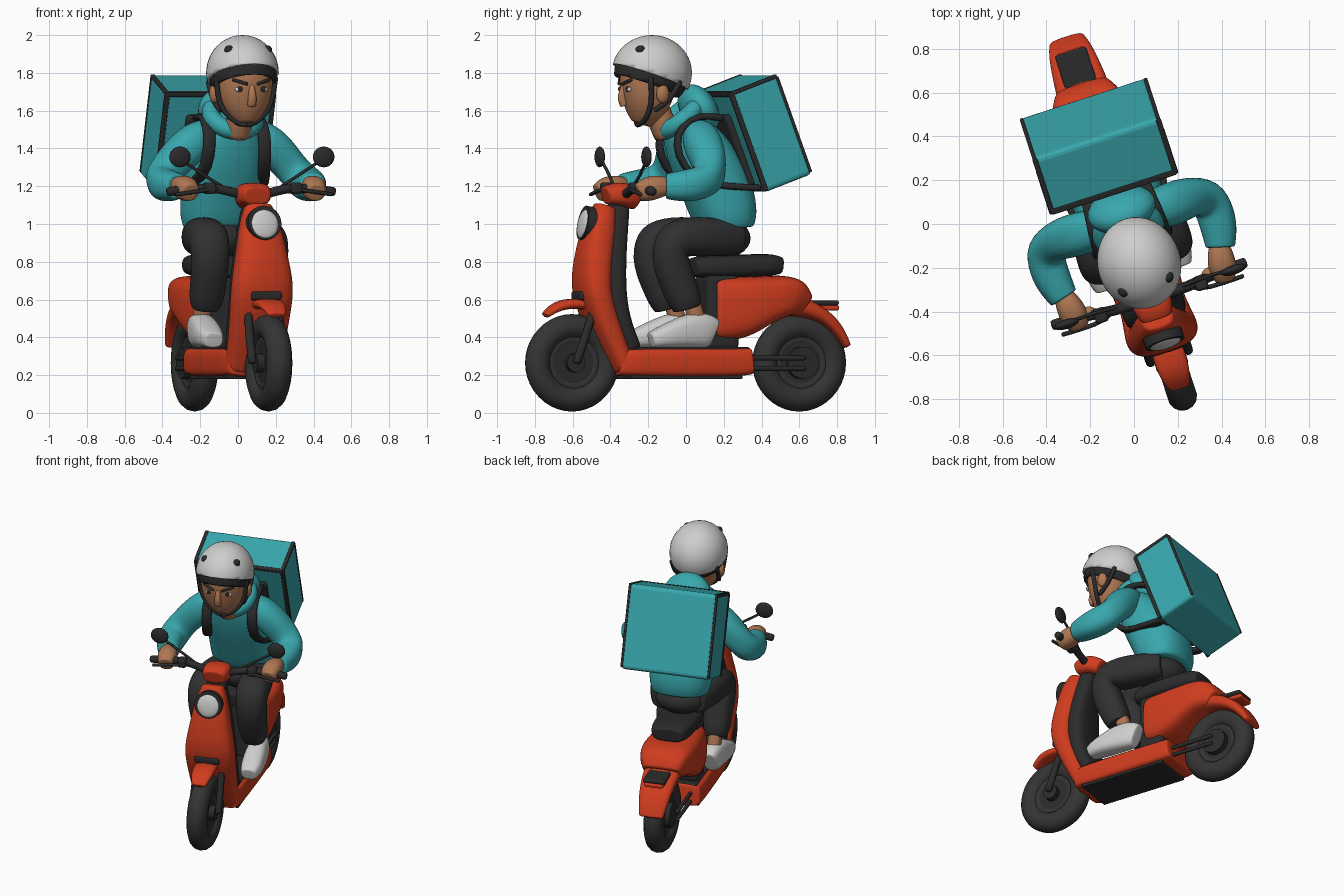
import bpy, bmesh
from math import radians, cos, sin, pi
from mathutils import Vector, Matrix

cube = bpy.data.objects.get("Cube")
if cube:
    bpy.data.objects.remove(cube)


def material(name, red, green, blue):
    mat = bpy.data.materials.new(name)
    mat.use_nodes = True
    mat.diffuse_color = (red, green, blue, 1)
    bsdf = mat.node_tree.nodes["Principled BSDF"]
    bsdf.inputs["Base Color"].default_value = (red, green, blue, 1)
    bsdf.inputs["Roughness"].default_value = 0.7
    return mat


teal = material("teal fabric", .04, .39, .42)
red = material("red orange paint", .62, .045, .013)
white = material("off white", .62, .62, .61)
skin = material("skin", .43, .185, .085)
pants = material("charcoal cloth", .03, .03, .031)
rubber = material("tyre rubber", .034, .034, .034)
trim = material("dark trim", .024, .024, .025)
parts = []


def finish(obj, name, mat, smooth=True):
    obj.name = obj.data.name = name
    obj.data.materials.append(mat)
    for poly in obj.data.polygons:
        poly.use_smooth = smooth
    parts.append(obj)
    return obj


def from_bmesh(bm, name, mat):
    mesh = bpy.data.meshes.new(name)
    bm.to_mesh(mesh)
    bm.free()
    obj = bpy.data.objects.new(name, mesh)
    bpy.context.collection.objects.link(obj)
    return finish(obj, name, mat)


def loft(name, mat, sections, n=12, power=2.4, sub=2, side=(1, 0, 0)):
    """Skin rings (x, y, z, half width, half depth) set square to their path."""
    rows = [Vector(s) for s in sections]
    rows.insert(1, rows[0].lerp(rows[1], .1))
    rows.insert(-1, rows[-1].lerp(rows[-2], .1))
    bm = bmesh.new()
    rings = []
    for i, row in enumerate(rows):
        ahead, behind = rows[min(i + 1, len(rows) - 1)], rows[max(i - 1, 0)]
        t = Vector((ahead - behind)[:3]).normalized()
        u = Vector(side)
        u = (u - t * u.dot(t)).normalized()
        v = t.cross(u)
        ring = []
        for k in range(n):
            a = 2 * pi * (k + .5) / n
            c, s = [abs(w) ** (2 / power) * (1 if w > 0 else -1) for w in (cos(a), sin(a))]
            ring.append(bm.verts.new(Vector(row[:3]) + (u * c * row[3] + v * s * row[4]) * 1.04))
        rings.append(ring)
    for low, high in zip(rings, rings[1:]):
        for k in range(n):
            j = (k + 1) % n
            bm.faces.new((low[k], low[j], high[j], high[k]))
    bm.faces.new(rings[0])
    bm.faces.new(rings[-1])
    bmesh.ops.recalc_face_normals(bm, faces=bm.faces)
    obj = from_bmesh(bm, name, mat)
    obj.modifiers.new("Subdivision", "SUBSURF").levels = sub
    obj.modifiers["Subdivision"].render_levels = sub
    return obj


def centred(name, mat, sections, **options):
    return loft(name, mat, [(0, *s) for s in sections], **options)


def tube(name, mat, radius, points, **options):
    return loft(name, mat, [(*p, radius, radius) for p in points], n=8, power=2, sub=1, **options)


def ball(name, mat, loc, size, rot=0):
    bpy.ops.mesh.primitive_uv_sphere_add(segments=24, ring_count=14, location=loc, rotation=(rot, 0, 0))
    bpy.context.object.scale = size
    return finish(bpy.context.object, name, mat)


def disc(name, mat, loc, radius, depth, rot):
    bpy.ops.mesh.primitive_cylinder_add(vertices=32, radius=radius, depth=depth, location=loc, rotation=rot)
    obj = finish(bpy.context.object, name, mat)
    obj.data.set_sharp_from_angle(angle=radians(40))
    return obj


def ring(name, mat, loc, major, minor, rot):
    bpy.ops.mesh.primitive_torus_add(major_segments=40, minor_segments=14, location=loc,
                                     rotation=rot, major_radius=major, minor_radius=minor)
    return finish(bpy.context.object, name, mat)


def block(name, mat, loc, size, bevel=.01, rot=0):
    bpy.ops.mesh.primitive_cube_add(size=1, location=loc, rotation=(rot, 0, 0))
    obj = finish(bpy.context.object, name, mat, smooth=False)
    obj.data.transform(Matrix.Diagonal((*size, 1)))
    mod = obj.modifiers.new("Bevel", "BEVEL")
    mod.width, mod.segments = bevel, 3
    return obj


def both(build):
    for label, s in (("left", 1), ("right", -1)):
        build(label + "_", s)


# Wheels
across = (0, pi / 2, 0)
for end, y in (("front", -.635), ("rear", .63)):
    axle = (0, y, .265)
    ring(end + "_tyre", rubber, axle, .19, .068, across)
    disc(end + "_wheel_disc", trim, axle, .15, .07, across)
    ring(end + "_rim", rubber, axle, .125, .04, across)
    disc(end + "_hub", trim, axle, .085 if y > 0 else .05, .15, across)

# Front shield, inner leg guard, floor and underside
centred("front_shield", red, [
    (-.45, 1.1, .07, .05), (-.48, 1, .11, .08), (-.51, .85, .135, .09), (-.535, .68, .17, .09),
    (-.5, .55, .165, .08), (-.43, .38, .155, .07), (-.36, .23, .15, .06)], power=2.8)
centred("inner_leg_guard", trim, [
    (-.37, 1.1, .06, .05), (-.41, .9, .11, .065), (-.43, .68, .145, .07),
    (-.4, .5, .145, .06), (-.32, .33, .14, .05)], power=3)
centred("floor_body", red, [
    (-.41, .267, .14, .065), (-.36, .267, .16, .076), (0, .267, .165, .076),
    (.26, .267, .165, .076), (.33, .275, .16, .07)], power=6)
block("floor_mat", trim, (0, -.02, .335), (.27, .66, .03))
block("underside", trim, (0, -.04, .195), (.28, .62, .03), .005)
block("seat_column", trim, (0, .17, .53), (.25, .18, .4), .03)

# Rear body, fender, tail plate and seat
centred("rear_body", red, [
    (.13, .55, .15, .16), (.17, .55, .165, .175), (.3, .56, .18, .165), (.42, .6, .185, .125),
    (.53, .62, .178, .11), (.59, .61, .16, .105), (.64, .57, .125, .06)], power=4)
centred("rear_fender", red, [
    (.45, .58, .12, .06), (.62, .57, .125, .055), (.75, .515, .112, .042),
    (.83, .44, .1, .035), (.885, .35, .08, .02)], power=3)
block("tail_lamp", red, (0, .75, .556), (.13, .17, .03), .012)
block("tail_plate", trim, (0, .715, .582), (.15, .23, .028), .012)
centred("seat", trim, [
    (.03, .77, .1, .045), (.1, .775, .13, .062), (.3, .775, .14, .06),
    (.46, .785, .13, .06), (.515, .78, .1, .045)], power=3.4)
for z in (.235, .29):
    both(lambda label, s: tube(label + "swing_arm", trim, .014, [(s * .1, .26, z), (s * .1, .64, z)]))

# Fork, front fender and headlight
both(lambda label, s: tube(label + "fork_leg", trim, .024, [
    (s * .09, -.64, .26), (s * .09, -.58, .43), (s * .08, -.52, .6), (s * .03, -.48, .72)]))
both(lambda label, s: disc(label + "fork_clip", white, (s * .1, -.54, .55), .016, .03, across))
block("fork_crown", trim, (0, -.575, .62), (.17, .08, .05), .015)
centred("front_fender", red, [
    (-.785, .515, .045, .015), (-.73, .56, .068, .025), (-.65, .582, .075, .028),
    (-.54, .57, .07, .025)], power=3)
tilt = radians(78)
disc("headlight_ring", trim, (0, -.54, 1), .092, .07, (tilt, 0, 0))
ball("headlight_lens", white, (0, -.572, 1.0), (.076, .022, .078), radians(-12))

# Steering head, handlebar, levers and mirrors
tube("steering_stem", trim, .05, [(0, -.42, 1), (0, -.36, 1.17)])
centred("handlebar_cover", red, [
    (-.45, 1.15, .07, .045), (-.41, 1.16, .09, .06), (-.33, 1.155, .095, .065), (-.27, 1.12, .06, .05)], power=3)


def controls(label, s):
    tube(label + "handlebar", trim, .026, [
        (s * .05, -.36, 1.15), (s * .18, -.36, 1.19), (s * .3, -.34, 1.19), (s * .47, -.335, 1.17)], side=(0, 1, 0))
    tube(label + "brake_lever", trim, .011, [
        (s * .2, -.37, 1.19), (s * .26, -.395, 1.18), (s * .44, -.39, 1.155)], side=(0, 1, 0))
    block(label + "switch_box", trim, (s * .24, -.36, 1.19), (.06, .07, .06), .015)
    tube(label + "mirror_stalk", trim, .009, [
        (s * .15, -.35, 1.19), (s * .25, -.34, 1.25), (s * .39, -.345, 1.34)], side=(0, 1, 0))
    ball(label + "mirror", trim, (s * .4, -.35, 1.355), (.06, .022, .055))


both(controls)

# Rider's torso, hood and hips
centred("jacket", teal, [
    (.225, .975, .18, .13), (.22, 1.04, .205, .165), (.17, 1.2, .207, .178), (.09, 1.35, .208, .168),
    (.01, 1.47, .178, .135), (-.06, 1.55, .1, .08)], n=16)
ring("collar", teal, (0, -.03, 1.57), .12, .048, (radians(40), 0, 0))
ball("hood", teal, (0, .07, 1.61), (.16, .09, .14), radians(30))
ball("hips", pants, (0, .19, .925), (.18, .16, .11))


# Arms, hands, legs and shoes
def limbs(label, s):
    def limb(name, mat, sections, **options):
        loft(label + name, mat, [(s * q[0], *q[1:], q[-1]) for q in sections], **options)

    limb("sleeve", teal, [
        (.12, .03, 1.48, .08), (.2, .02, 1.44, .102), (.31, .03, 1.34, .095), (.39, .01, 1.235, .095),
        (.405, -.09, 1.205, .09), (.39, -.18, 1.2, .078), (.375, -.235, 1.2, .066)], side=(0, 0, 1))
    limb("hand", skin, [
        (.375, -.21, 1.2, .042), (.365, -.265, 1.2, .06), (.355, -.33, 1.185, .067), (.35, -.38, 1.165, .045)])
    ball(label + "thumb", skin, (s * .295, -.33, 1.185), (.04, .027, .024))
    limb("trouser_leg", pants, [
        (.1, .26, .93, .085), (.13, .14, .93, .1), (.155, -.02, .935, .108), (.165, -.135, .92, .105),
        (.165, -.15, .83, .1), (.16, -.1, .69, .093), (.16, -.06, .6, .09), (.16, -.045, .55, .07)])
    limb("ankle", skin, [(.165, -.02, .58, .045), (.165, .01, .48, .045)])
    loft(label + "shoe", white, [
        (s * x, y, z, w, z - .345) for x, y, z, w in (
            (.165, .1, .42, .045), (.165, .06, .437, .064), (.17, -.03, .437, .07),
            (.175, -.11, .42, .074), (.18, -.2, .4, .07), (.18, -.255, .385, .05))], power=2.8)
    loft(label + "pack_strap", trim, [(s * x, y, z, .034, .018) for x, y, z in (
        (.13, .16, 1.56), (.145, .02, 1.58), (.15, -.08, 1.52), (.155, -.11, 1.42), (.16, -.07, 1.3),
        (.19, .04, 1.21), (.21, .17, 1.2), (.23, .34, 1.19))], n=8, sub=1, power=4)


both(limbs)

# Head and face
tube("neck", skin, .075, [(0, -.1, 1.46), (0, -.17, 1.62)])
centred("head", skin, [
    (-.25, 1.53, .045, .05), (-.24, 1.56, .085, .085), (-.22, 1.63, .135, .125),
    (-.215, 1.73, .155, .15), (-.2, 1.84, .15, .15)], power=2.2)
loft("nose", skin, [
    (0, -.345, 1.74, .014, .012), (0, -.362, 1.67, .024, .024), (0, -.345, 1.625, .024, .02)], n=8)


def face(label, s):
    ball(label + "eye_white", white, (s * .068, -.34, 1.712), (.024, .012, .013))
    ball(label + "iris", trim, (s * .064, -.348, 1.714), (.014, .008, .014))
    tube(label + "eyebrow", trim, .009, [(s * .025, -.365, 1.74), (s * .105, -.335, 1.765)], side=(0, 0, 1))
    ball(label + "ear", skin, (s * .155, -.18, 1.69), (.025, .035, .05))
    tube(label + "helmet_strap", trim, .015, [
        (s * .165, -.25, 1.78), (s * .155, -.24, 1.68), (s * .125, -.24, 1.59), (s * .05, -.26, 1.53),
        (0, -.27, 1.525)])
    tube(label + "rear_strap", trim, .015, [
        (s * .155, -.08, 1.76), (s * .15, -.14, 1.65), (s * .13, -.22, 1.6)])
    ball(label + "helmet_vent", trim, (s * .106, -.288, 1.922), (.026, .026, .024))


both(face)


# Helmet shell over a darker liner, both trimmed by a sloping plane
def dome(name, mat, scale, drop):
    bm = bmesh.new()
    bmesh.ops.create_uvsphere(bm, u_segments=36, v_segments=24, radius=scale)
    bmesh.ops.scale(bm, vec=(.19, .215, .2), verts=bm.verts)
    bmesh.ops.translate(bm, vec=(0, -.19, 1.8), verts=bm.verts)
    bmesh.ops.bisect_plane(bm, geom=bm.verts[:] + bm.edges[:] + bm.faces[:], clear_inner=True,
                           plane_co=(0, -.19, 1.775 - drop), plane_no=(0, .33, .94))
    obj = from_bmesh(bm, name, mat)
    shell = obj.modifiers.new("Thickness", "SOLIDIFY")
    shell.thickness = .015


dome("helmet", white, 1, 0)
dome("hair_and_liner", trim, .94, .055)

# Delivery box with edge binding, leaning forward at the top
lean = radians(20.5)
centre, turn = Vector((-.01, .38, 1.48)), Matrix.Rotation(lean, 3, "X")


def on_box(name, mat, loc, size, bevel):
    block(name, mat, centre + turn @ Vector(loc), size, bevel, lean)


on_box("delivery_box", teal, (0, 0, 0), (.61, .285, .565), .025)
on_box("back_pad", trim, (0, -.15, -.04), (.36, .05, .4), .02)
on_box("top_front_binding", trim, (0, -.134, .272), (.6, .028, .026), .006)


def bindings(label, s):
    on_box(label + "top_binding", trim, (s * .296, 0, .274), (.024, .27, .022), .006)
    on_box(label + "front_binding", trim, (s * .296, -.134, 0), (.026, .026, .55), .006)
    on_box(label + "rear_binding", trim, (s * .297, .134, 0), (.018, .018, .54), .006)


both(bindings)

# Turn the whole model to its parked angle
pose = Matrix.Translation((-.035, 0, 0)) @ Matrix.Rotation(radians(18), 4, "Z")
for obj in parts:
    obj.matrix_basis = pose @ obj.matrix_basis
